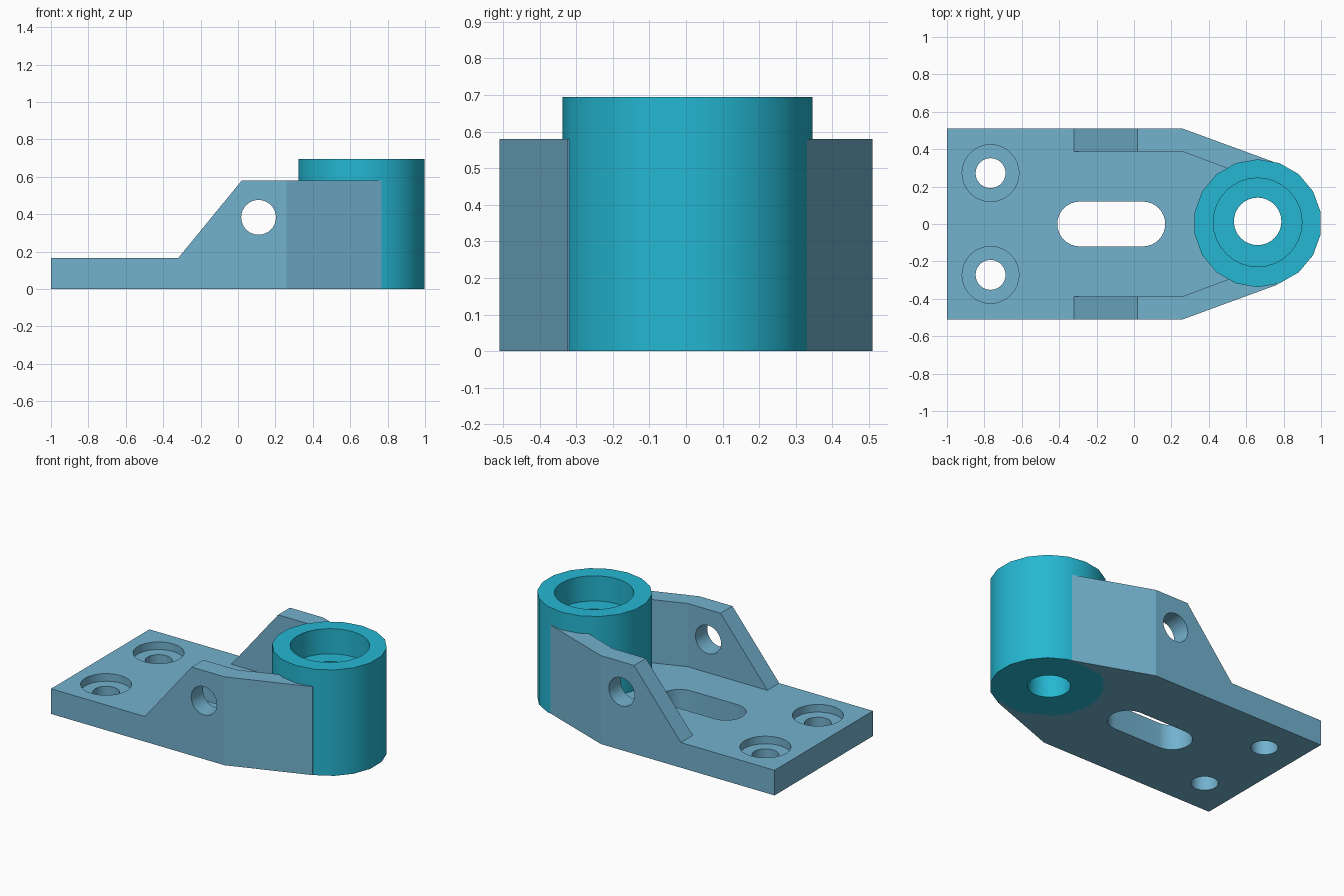
import bpy
import bmesh
import math
from mathutils import Matrix

cube = bpy.data.objects.get("Cube")
if cube:
    bpy.data.objects.remove(cube, do_unlink=True)


def material(name, rgb):
    mat = bpy.data.materials.new(name)
    mat.use_nodes = True
    mat.diffuse_color = (*rgb, 1)
    mat.node_tree.nodes["Principled BSDF"].inputs["Base Color"].default_value = (*rgb, 1)
    return mat


steel_blue = material("steel blue", (0.17, 0.445, 0.62))
teal = material("teal", (0.018, 0.475, 0.645))


def prism(name, points, low, high, mat, axis="z"):
    """Extrude a flat outline: xy points along z, or xz points along y."""
    bm = bmesh.new()
    place = (lambda p, h: (p[0], p[1], h)) if axis == "z" else (lambda p, h: (p[0], h, p[1]))
    face = bm.faces.new([bm.verts.new(place(p, low)) for p in points])
    side = bmesh.ops.extrude_face_region(bm, geom=[face])
    move = (0, 0, high - low) if axis == "z" else (0, high - low, 0)
    bmesh.ops.translate(bm, vec=move, verts=[v for v in side["geom"] if isinstance(v, bmesh.types.BMVert)])
    bmesh.ops.recalc_face_normals(bm, faces=bm.faces)
    mesh = bpy.data.meshes.new(name)
    bm.to_mesh(mesh)
    bm.free()
    mesh.materials.append(mat)
    obj = bpy.data.objects.new(name, mesh)
    bpy.context.collection.objects.link(obj)
    return obj


def arc(cx, cy, r, start=0, end=360, n=32):
    full = end - start == 360
    steps = n if full else n + 1
    angles = [math.radians(start + (end - start) * i / n) for i in range(steps)]
    return [(cx + r * math.cos(a), cy + r * math.sin(a)) for a in angles]


def cut(target, points, low, high, axis="z"):
    """Subtract an extruded outline from the target."""
    cutter = prism("cutter", points, low, high, target.data.materials[0], axis)
    cutter.hide_render = True
    mod = target.modifiers.new("cut", "BOOLEAN")
    mod.operation = "DIFFERENCE"
    mod.solver = "EXACT"
    mod.object = cutter
    bpy.context.view_layer.objects.active = target
    bpy.ops.object.modifier_apply(modifier=mod.name)
    bpy.data.objects.remove(cutter, do_unlink=True)


def smooth(obj, degrees):
    bpy.ops.object.select_all(action="DESELECT")
    obj.select_set(True)
    bpy.context.view_layer.objects.active = obj
    bpy.ops.object.shade_smooth_by_angle(angle=math.radians(degrees))


def mirrored(half):
    """Complete an outline from its +y half."""
    return half + [(x, -y) for x, y in reversed(half)]


PLATE, RIB, BOSS = 0.165, 0.58, 0.695
BX = 0.661

# Bracket: full-height outline, carved down to a plate with two side ribs
bracket = prism("bracket", mirrored([(-1, 0.51), (0.26, 0.51), (0.768, 0.324)]), 0, RIB, steel_blue)
cut(bracket, [(-1.1, PLATE), (-0.32, PLATE), (0.02, RIB), (0.102, 0.68), (-1.1, 0.68)], -0.7, 0.7, "y")
cut(bracket, mirrored([(-0.5, 0.387), (0.26, 0.387), (0.68, 0.23)]), PLATE, 0.8)

# Seat for the boss, hidden inside it
cut(bracket, arc(BX, 0.004, 0.325), -0.1, 0.8)

# Slot through the plate
cut(bracket, arc(0.047, 0, 0.12, -90, 90, 16) + arc(-0.29, 0, 0.12, 90, 270, 16), -0.1, 0.3)

# Counterbored mounting holes
for y in (-0.272, 0.272):
    cut(bracket, arc(-0.767, y, 0.152), PLATE - 0.05, 0.3)
    cut(bracket, arc(-0.767, y, 0.08), -0.1, 0.3)

# Cross hole through both ribs
cut(bracket, arc(0.11, 0.383, 0.093), -0.7, 0.7, "y")
smooth(bracket, 15)

# Cylindrical boss with a stepped bore
boss = prism("boss", arc(BX, 0.004, 0.342, 10, 370, 18), 0, BOSS, teal)
cut(boss, arc(BX, 0.009, 0.237), BOSS - 0.165, 0.9)
cut(boss, arc(BX, 0.014, 0.127), -0.1, 0.9)
smooth(boss, 30)
